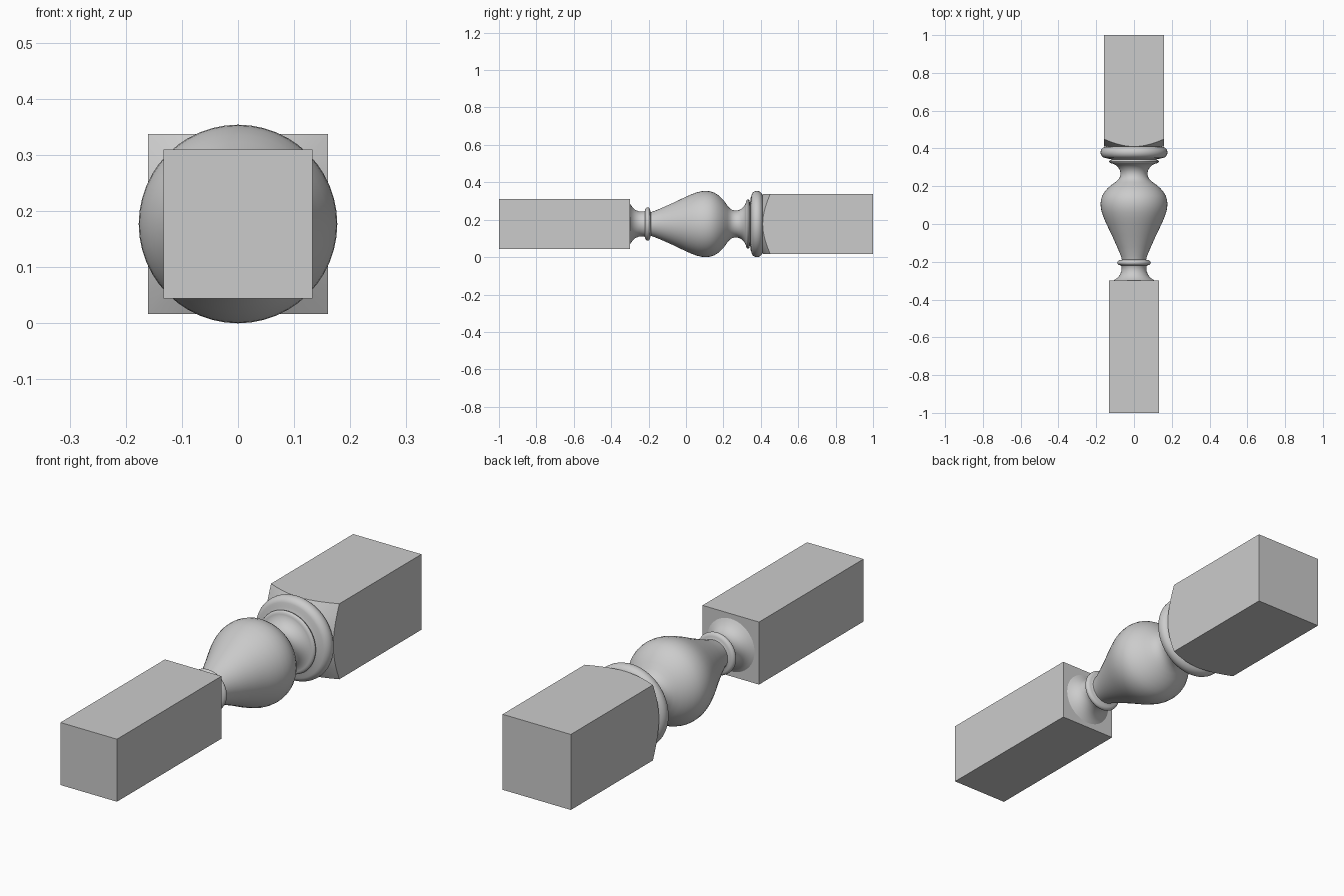
import bpy, math

if "Cube" in bpy.data.objects:
    bpy.data.objects.remove(bpy.data.objects["Cube"])

CZ = 0.177   # height of the turning axis
SEG = 48


def block(name, half, y0, y1):
    bpy.ops.mesh.primitive_cube_add(size=1, location=(0, (y0 + y1) / 2, CZ))
    ob = bpy.context.object
    ob.name = name
    ob.scale = (2 * half, y1 - y0, 2 * half)
    bpy.ops.object.transform_apply(location=False, rotation=False, scale=True)
    return ob


def lathe(name, profile):
    """Closed solid of revolution about y from (y, radius) points."""
    verts, faces = [], []
    for y, r in profile:
        for i in range(SEG):
            a = 2 * math.pi * i / SEG
            verts.append((r * math.cos(a), y, CZ + r * math.sin(a)))
    for k in range(len(profile) - 1):
        for i in range(SEG):
            j = (i + 1) % SEG
            faces.append((k * SEG + i, (k + 1) * SEG + i,
                          (k + 1) * SEG + j, k * SEG + j))
    faces.append(tuple(range(SEG)))
    last = (len(profile) - 1) * SEG
    faces.append(tuple(last + i for i in reversed(range(SEG))))
    me = bpy.data.meshes.new(name)
    me.from_pydata(verts, [], faces)
    me.update()
    ob = bpy.data.objects.new(name, me)
    bpy.context.collection.objects.link(ob)
    return ob


def bead(y, r_in, r_out, w, n=10):
    """Half-round moulding for a profile."""
    return [(y - w * math.cos(math.pi * i / n),
             r_in + (r_out - r_in) * math.sin(math.pi * i / n)) for i in range(n + 1)]


def smooth(ob, deg):
    bpy.ops.object.select_all(action='DESELECT')
    bpy.context.view_layer.objects.active = ob
    ob.select_set(True)
    bpy.ops.object.shade_smooth_by_angle(angle=math.radians(deg))


# Slim square end
block("lower_block", 0.1325, -1.0, -0.30)

# Thick square end, its corners turned back by a cone
upper = block("upper_block", 0.16, 0.41, 1.0)
cutter = lathe("corner_cutter", [(0.40, 0.1435), (0.46, 0.2425), (1.1, 0.2425)])
cutter.hide_render = True
mod = upper.modifiers.new("turned_corners", 'BOOLEAN')
mod.operation = 'INTERSECT'
mod.solver = 'EXACT'
mod.object = cutter
bpy.context.view_layer.objects.active = upper
bpy.ops.object.modifier_apply(modifier=mod.name)
bpy.data.objects.remove(cutter)
smooth(upper, 20)

# Turned shaft: flared foot, small bead, vase, neck, fillet, large bead
profile = [(-0.302, 0.115), (-0.295, 0.102), (-0.285, 0.088), (-0.27, 0.075),
           (-0.25, 0.067), (-0.225, 0.066)]
profile += bead(-0.205, 0.070, 0.089, 0.014)
profile += [(-0.188, 0.064), (-0.17, 0.069), (-0.12, 0.090), (-0.06, 0.117),
            (0.0, 0.146), (0.03, 0.159), (0.06, 0.170), (0.085, 0.1755),
            (0.108, 0.177), (0.13, 0.1745), (0.15, 0.168), (0.17, 0.156),
            (0.19, 0.139), (0.207, 0.119), (0.222, 0.098), (0.235, 0.083),
            (0.25, 0.074), (0.268, 0.071), (0.285, 0.075), (0.30, 0.084),
            (0.312, 0.097), (0.320, 0.112)]
profile += bead(0.331, 0.118, 0.132, 0.010, 6)
profile += [(0.344, 0.122), (0.346, 0.140)]
profile += bead(0.379, 0.148, 0.177, 0.030, 12)
profile += [(0.412, 0.145)]
smooth(lathe("turned_shaft", profile), 40)
